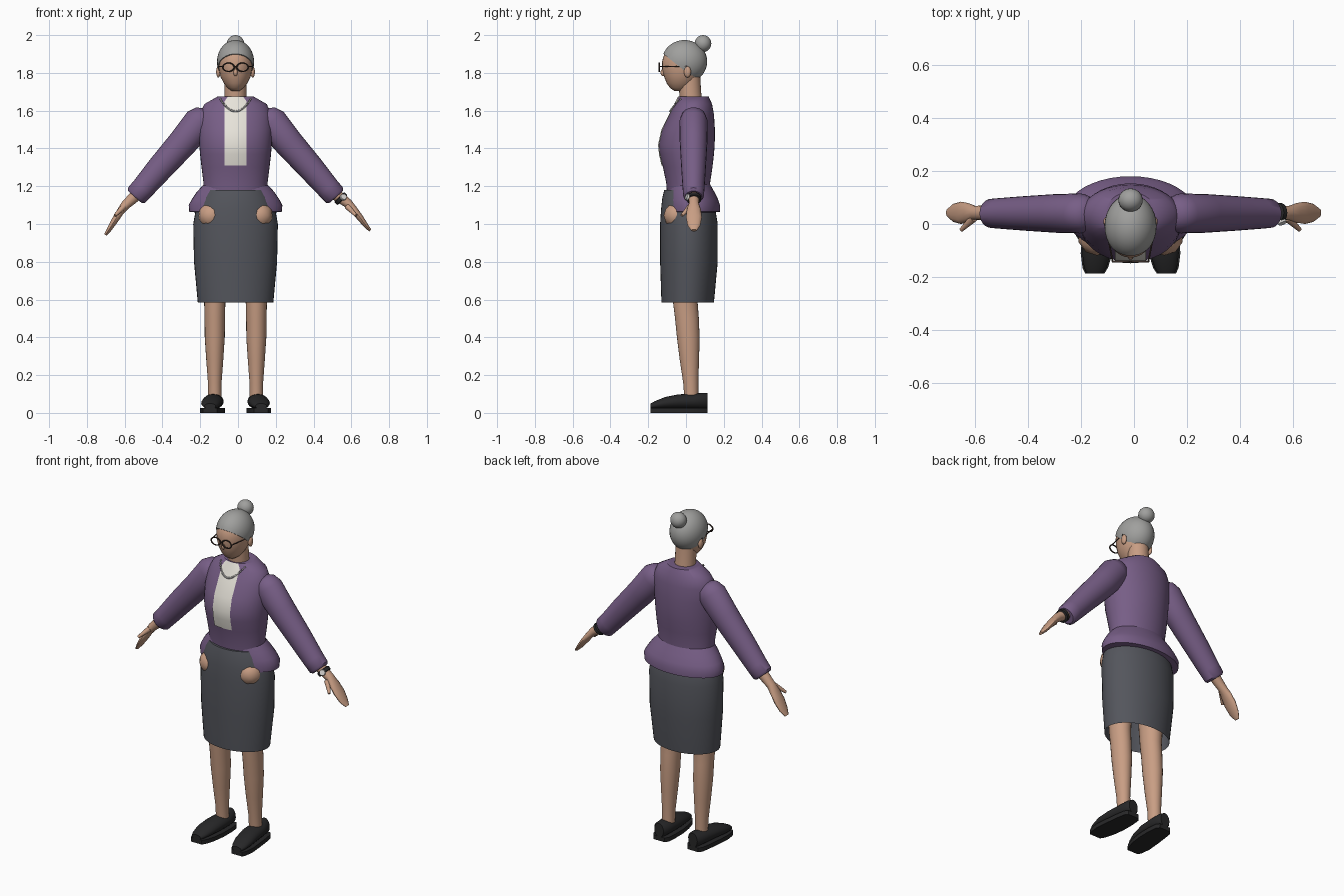
import bpy, bmesh, math
from mathutils import Vector, Matrix

if "Cube" in bpy.data.objects:
    bpy.data.objects.remove(bpy.data.objects["Cube"])

CX = -0.013  # body centre line


def material(name, r, g, b):
    m = bpy.data.materials.new(name)
    m.use_nodes = True
    m.diffuse_color = (r, g, b, 1)
    bsdf = next(n for n in m.node_tree.nodes if n.type == 'BSDF_PRINCIPLED')
    bsdf.inputs["Base Color"].default_value = (r, g, b, 1)
    return m


SKIN = material("skin", 0.58, 0.34, 0.23)
PURPLE = material("purple_wool", 0.185, 0.112, 0.24)
GREY = material("grey_cloth", 0.088, 0.092, 0.108)
CREAM = material("cream_cotton", 0.80, 0.77, 0.70)
HAIR = material("grey_hair", 0.35, 0.35, 0.34)
BLACK = material("black_leather", 0.02, 0.02, 0.021)
BROWN = material("dark_brown_frame", 0.045, 0.028, 0.022)
PEARL = material("pearl", 0.70, 0.68, 0.66)


def finish(bm, name, mat, angle=40):
    bmesh.ops.recalc_face_normals(bm, faces=bm.faces)
    me = bpy.data.meshes.new(name)
    bm.to_mesh(me)
    bm.free()
    me.materials.append(mat)
    me.shade_smooth()
    me.set_sharp_from_angle(angle=math.radians(angle))
    ob = bpy.data.objects.new(name, me)
    bpy.context.collection.objects.link(ob)
    return ob


def loft(name, rings, mat, n=32, phase=0.0, caps=(True, True), angle=40):
    """Skin a tube over rings of (centre, u axis, v axis)."""
    bm = bmesh.new()
    rows = []
    for c, u, v in rings:
        turn = [phase + 2 * math.pi * i / n for i in range(n)]
        rows.append([bm.verts.new(Vector(c) + Vector(u) * math.cos(a) + Vector(v) * math.sin(a)) for a in turn])
    for a, b in zip(rows, rows[1:]):
        for i in range(n):
            j = (i + 1) % n
            bm.faces.new((a[i], a[j], b[j], b[i]))
    for row, on in zip((rows[0], rows[-1]), caps):
        if on:
            bm.faces.new(row)
    return finish(bm, name, mat, angle)


def level(z, front, back, half, x=0.0):
    """Horizontal oval ring given by its front, back and half width."""
    return ((CX + x, (front + back) / 2, z), (half, 0, 0), (0, (back - front) / 2, 0))


def limb(name, side, path, mat, y=0.04, n=20, **kw):
    """Tube in the arm plane; path holds x, z, depth radius, thickness."""
    rings = []
    for i, (x, z, ry, rt) in enumerate(path):
        a, b = path[max(i - 1, 0)], path[min(i + 1, len(path) - 1)]
        d = Vector((b[0] - a[0], 0, b[1] - a[1])).normalized()
        rings.append(((CX + side * x, y, z), (0, ry, 0), (-side * d.z * rt, 0, d.x * rt)))
    return loft(name, rings, mat, n, **kw)


def rod(name, p, q, r1, r2, mat, n=10):
    p, q = Vector(p), Vector(q)
    d = q - p
    u = d.orthogonal().normalized()
    v = d.normalized().cross(u)
    return loft(name, [(p, u * r1, v * r1), (q, u * r2, v * r2)], mat, n)


def ball(name, c, size, mat, seg=24):
    bm = bmesh.new()
    bmesh.ops.create_uvsphere(bm, u_segments=seg, v_segments=seg // 2, radius=1,
                              matrix=Matrix.Translation(c) @ Matrix.Diagonal((*size, 1)))
    return finish(bm, name, mat, 60)


# Cardigan body: height, front, back, half width
TORSO = [(1.15, -.10, .13, .172), (1.22, -.105, .128, .17), (1.30, -.122, .14, .18),
         (1.37, -.138, .148, .188), (1.42, -.143, .152, .192), (1.50, -.125, .153, .195),
         (1.58, -.085, .148, .19), (1.635, -.058, .138, .165), (1.675, -.038, .12, .095)]
loft("cardigan_body", [level(*t) for t in TORSO], PURPLE, 40)


def chest(x, z):
    """Front depth of the cardigan at a point."""
    for a, b in zip(TORSO, TORSO[1:]):
        if a[0] <= z <= b[0]:
            t = (z - a[0]) / (b[0] - a[0])
            f, k, h = (a[i] + (b[i] - a[i]) * t for i in (1, 2, 3))
            return (f + k) / 2 - (k - f) / 2 * math.sqrt(max(0, 1 - (x / h) ** 2))


loft("cardigan_hem", [level(1.21, -.095, .128, .168), level(1.17, -.10, .15, .205),
                      level(1.13, -.105, .17, .232), level(1.10, -.105, .18, .248),
                      level(1.065, -.105, .18, .245), level(1.06, -.09, .14, .20)],
     PURPLE, 40, caps=(False, False))

# Blouse panel laid on the chest
bm = bmesh.new()
heights = sorted({1.31, 1.65} | {t[0] for t in TORSO if t[0] > 1.31})
rows = []
for z in heights:
    w = 0.04 if z > 1.66 else 0.058
    rows.append([bm.verts.new((CX + w * k / 4, chest(w * k / 4, z) - .005, z)) for k in range(-4, 5)])
for a, b in zip(rows, rows[1:]):
    for i in range(8):
        bm.faces.new((a[i], a[i + 1], b[i + 1], b[i]))
finish(bm, "blouse_front", CREAM)

# Pearl necklace
for i in range(25):
    t = i / 12 - 1
    x, z = 0.08 * t, 1.597 + 0.064 * t * t
    ball("necklace_pearl", (CX + x, chest(x, z) - .007, z), (.0055,) * 3, PEARL, 8)

# Skirt
loft("skirt", [level(1.18, -.115, .12, .165), level(1.14, -.125, .135, .187), level(1.08, -.132, .155, .21),
               level(1.0, -.137, .168, .224), level(.8, -.137, .168, .22), level(.585, -.13, .148, .2)],
     GREY, 40, caps=(True, False))

# Neck and head
loft("neck", [level(1.64, -.03, .088, .06), level(1.70, -.036, .08, .058), level(1.79, -.04, .075, .058)], SKIN, 24)
loft("face", [level(1.705, -.062, -.01, .022), level(1.72, -.085, .02, .042), level(1.745, -.102, .05, .062),
              level(1.78, -.116, .07, .08), level(1.82, -.126, .09, .088), level(1.86, -.127, .09, .091),
              level(1.90, -.115, .085, .085), level(1.94, -.08, .06, .06)], SKIN, 28)
ball("nose", (CX, -.121, 1.802), (.011, .014, .02), SKIN, 12)

# Hair cap cut on a slant along the hairline, with a bun
bm = bmesh.new()
bmesh.ops.create_uvsphere(bm, u_segments=32, v_segments=20, radius=1,
                          matrix=Matrix.Translation((CX, -.008, 1.86)) @ Matrix.Diagonal((.098, .12, .114, 1)))
cut = bmesh.ops.bisect_plane(bm, geom=bm.verts[:] + bm.edges[:] + bm.faces[:], clear_inner=True,
                             plane_co=(0, -.125, 1.905), plane_no=(0, .145, .18))
bmesh.ops.edgeloop_fill(bm, edges=[e for e in cut["geom_cut"] if isinstance(e, bmesh.types.BMEdge)])
finish(bm, "hair_cap", HAIR)
ball("hair_bun", (CX, .09, 1.955), (.046, .044, .045), HAIR)

# Spectacles
GZ = 1.833
for s in (-1, 1):
    bpy.ops.mesh.primitive_torus_add(major_radius=.03, minor_radius=.0042, major_segments=28, minor_segments=8,
                                     location=(CX + s * .037, -.141, GZ - .003), rotation=(math.pi / 2, 0, 0))
    rim = bpy.context.object
    rim.name = "spectacle_rim"
    rim.scale = (1, .75, 1)
    rim.data.materials.append(BROWN)
    bpy.ops.object.shade_smooth()
    rod("spectacle_arm", (CX + s * .068, -.139, GZ), (CX + s * .095, .005, GZ + .003), .003, .003, BROWN, 8)
    ball("ear", (CX + s * .091, .008, 1.805), (.012, .019, .03), SKIN, 14)
rod("spectacle_bridge", (CX - .009, -.141, GZ), (CX + .009, -.141, GZ), .0035, .0035, BROWN, 8)

for s, side in ((-1, "right"), (1, "left")):
    # Sleeve with a rounded shoulder
    limb(side + "_sleeve", s, [(.145, 1.59, .035, .035), (.16, 1.573, .062, .066), (.19, 1.54, .075, .084),
                               (.28, 1.43, .073, .078), (.40, 1.295, .065, .070), (.49, 1.19, .058, .062),
                               (.525, 1.152, .055, .060), (.533, 1.143, .045, .048)], PURPLE, n=24)

    # Forearm and mitten hand, the left one held slightly wider
    def spread(path):
        k = .024 if s > 0 else 0
        return [(x + k * (x - .5) / .19, z + k * (x - .5) / .19, a, b) for x, z, a, b in path]
    limb(side + "_hand", s, spread([(.50, 1.18, .034, .034), (.545, 1.135, .029, .03), (.585, 1.098, .026, .025),
                                    (.612, 1.062, .037, .02), (.64, 1.018, .042, .018), (.668, .972, .034, .013),
                                    (.689, .942, .015, .008)]), SKIN, y=.042, n=14)
    rod(side + "_thumb", (CX + s * .592, .022, 1.092), (CX + s * .638, -.022, 1.045), .016, .008, SKIN)

    # Leg: height, front, back, half width
    loft(side + "_leg", [level(z, f, b, h, s * .11) for z, f, b, h in
                         [(.75, -.08, .07, .065), (.58, -.068, .062, .056), (.50, -.058, .068, .054),
                          (.40, -.048, .072, .053), (.28, -.033, .069, .045), (.16, -.015, .065, .036),
                          (.05, -.006, .065, .036)]], SKIN, 24)

    # Hip showing through the skirt pocket
    bm = bmesh.new()
    bmesh.ops.create_icosphere(bm, subdivisions=2, radius=.072,
                               matrix=Matrix.Translation((CX + s * .127, -.047, 1.045)))
    finish(bm, side + "_hip", SKIN)

    # Shoe: depth, top, half width, sideways shift
    shoe = [(-.187, .05, .03, .135), (-.165, .062, .042, .133), (-.11, .084, .054, .128),
            (-.04, .098, .056, .12), (.04, .102, .052, .115), (.095, .106, .045, .113), (.115, .104, .03, .113)]
    loft(side + "_shoe_upper", [((CX + s * x, y, (.02 + t) / 2), (h, 0, 0), (0, 0, (t - .02) / 2))
                                for y, t, h, x in shoe], BLACK, 20)
    k = math.sqrt(2)
    loft(side + "_shoe_sole", [((CX + s * x, y, .0125), (k * (h + .006), 0, 0), (0, 0, k * .0125))
                               for y, t, h, x in shoe], BLACK, 4, phase=math.pi / 4)

# Wristwatch on the left arm
limb("watch_strap", 1, [(.549, 1.143, .034, .034), (.551, 1.141, .038, .038),
                        (.564, 1.128, .038, .038), (.566, 1.126, .033, .033)], BLACK, y=.042, n=24)
rod("watch_face", (CX + .569, .012, 1.141), (CX + .573, .002, 1.145), .018, .016, PEARL, 16)
